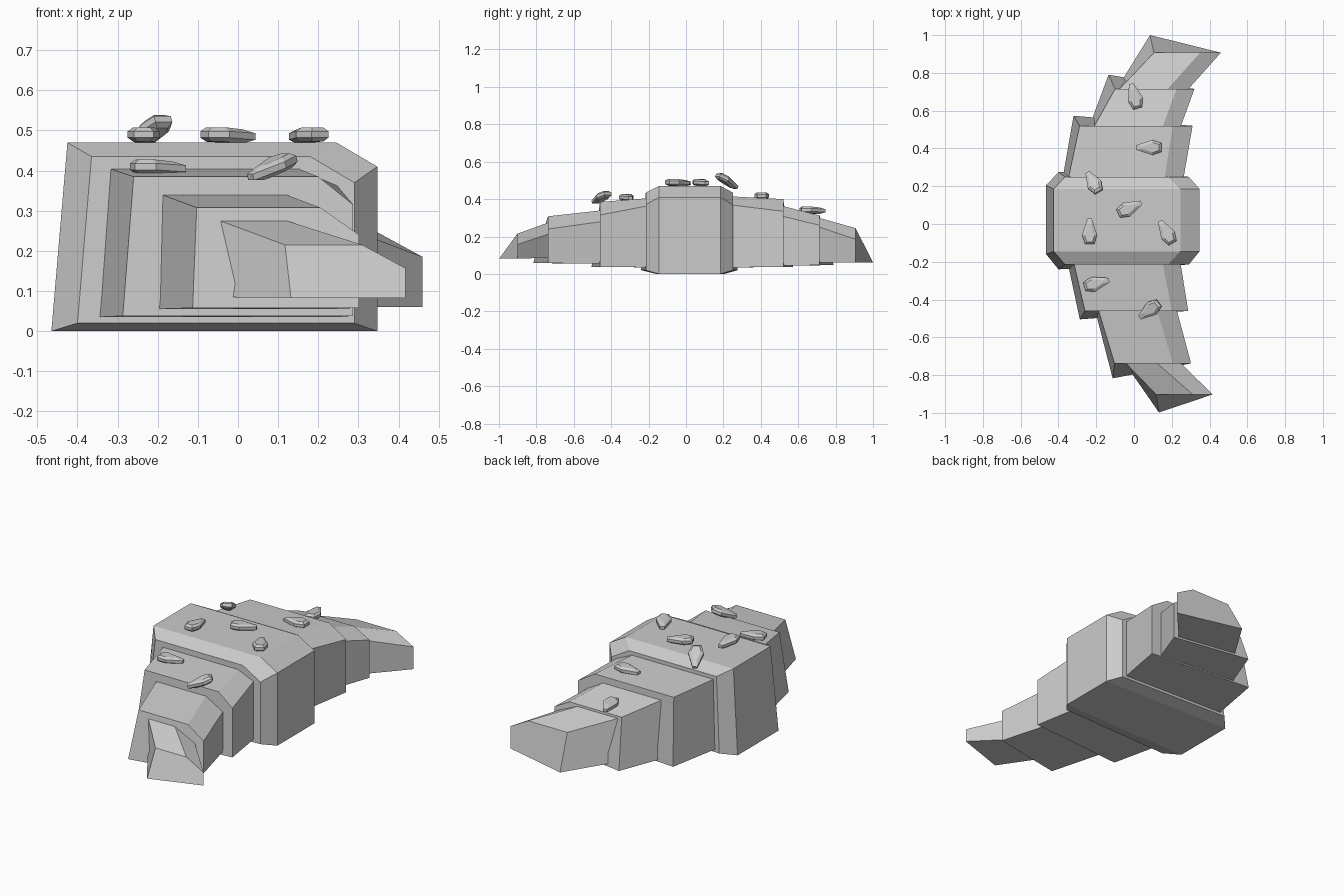
import bpy, bmesh
from math import radians
from mathutils import Vector, Matrix, Euler


def finish(name, bm):
    bmesh.ops.recalc_face_normals(bm, faces=bm.faces)
    me = bpy.data.meshes.new(name)
    bm.to_mesh(me)
    bm.free()
    ob = bpy.data.objects.new(name, me)
    bpy.context.collection.objects.link(ob)
    return ob


def loft(name, rings):
    bm = bmesh.new()
    loops = [[bm.verts.new(p) for p in r] for r in rings]
    n = len(loops[0])
    for a, b in zip(loops, loops[1:]):
        for i in range(n):
            j = (i + 1) % n
            bm.faces.new((a[i], a[j], b[j], b[i]))
    bm.faces.new(loops[0])
    bm.faces.new(loops[-1])
    return finish(name, bm)


def section(y, y_back, x_back, x_top, x_crease, x_front, z_low, z_top, z_crease):
    """Five-sided slice: sloped back, flat top, bevelled front edge."""
    return [(x_back, y_back, z_low), (x_top, y, z_top), (x_crease, y, z_top),
            (x_front, y, z_crease), (x_front, y, z_low)]


# Thick middle of the pastry, bevelled at both ends
loft("middle_roll", [
    section(-0.215, -0.24, -0.40, -0.365, 0.18, 0.29, 0.02, 0.435, 0.37),
    section(-0.145, -0.16, -0.465, -0.425, 0.245, 0.347, 0.0, 0.47, 0.41),
    section(0.185, 0.205, -0.465, -0.425, 0.245, 0.347, 0.0, 0.47, 0.41),
    section(0.25, 0.275, -0.40, -0.365, 0.18, 0.29, 0.02, 0.435, 0.37)])

# Shrinking layers towards the front tip
loft("front_layer", [
    section(-0.20, -0.20, -0.352, -0.32, 0.15, 0.245, 0.035, 0.405, 0.365),
    section(-0.46, -0.505, -0.287, -0.26, 0.20, 0.287, 0.038, 0.385, 0.315)])
loft("front_outer_layer", [
    section(-0.45, -0.46, -0.205, -0.19, 0.12, 0.225, 0.055, 0.34, 0.28),
    section(-0.738, -0.817, -0.113, -0.103, 0.205, 0.302, 0.058, 0.308, 0.24)])
loft("front_tip", [
    section(-0.73, -0.735, -0.05, -0.05, 0.115, 0.24, 0.085, 0.277, 0.215),
    section(-0.902, -0.998, 0.132, 0.117, 0.31, 0.417, 0.083, 0.215, 0.157)])

# Shrinking layers towards the rear tip
loft("rear_layer", [
    section(0.23, 0.23, -0.38, -0.35, 0.16, 0.26, 0.035, 0.415, 0.37),
    section(0.52, 0.573, -0.32, -0.288, 0.205, 0.31, 0.037, 0.40, 0.335)])
loft("rear_outer_layer", [
    section(0.51, 0.52, -0.235, -0.215, 0.15, 0.245, 0.045, 0.365, 0.31),
    section(0.715, 0.79, -0.135, -0.10, 0.225, 0.32, 0.047, 0.312, 0.26)])
loft("rear_tip", [
    section(0.70, 0.71, -0.095, -0.09, 0.165, 0.275, 0.06, 0.303, 0.255),
    section(0.907, 1.0, 0.085, 0.105, 0.35, 0.46, 0.06, 0.245, 0.185)])

# Scattered seeds: flat six-sided teardrops, narrow end along local +x
OUTLINE = [(0.07, -0.012), (0.07, 0.012), (-0.015, 0.04),
           (-0.065, 0.024), (-0.065, -0.024), (-0.015, -0.04)]


def seed(name, x, y, z, heading, pitch=0):
    rot = Euler((0, radians(pitch), radians(heading))).to_matrix()
    rings = []
    for zz, s in ((-0.018, 0.65), (-0.008, 1), (0.008, 1), (0.018, 0.65)):
        ring = []
        for px, py in OUTLINE:
            drop = -0.005 if px > 0.05 else 0
            px = px * s - (0.01 if s < 1 else 0)
            ring.append(rot @ Vector((px, py * s, zz + drop)) + Vector((x, y, z)))
        rings.append(ring)
    loft(name, rings)


SEEDS = [(0.003, 0.675, 0.343, 105), (0.08, 0.405, 0.418, 180),
         (-0.215, 0.22, 0.498, 120, 28), (-0.025, 0.083, 0.49, 25),
         (-0.235, -0.042, 0.49, 90), (0.172, -0.045, 0.49, 120),
         (-0.20, -0.315, 0.41, 15), (0.083, -0.455, 0.41, 217, 18)]
for i, s in enumerate(SEEDS):
    seed(f"seed_{i + 1}", *s)
